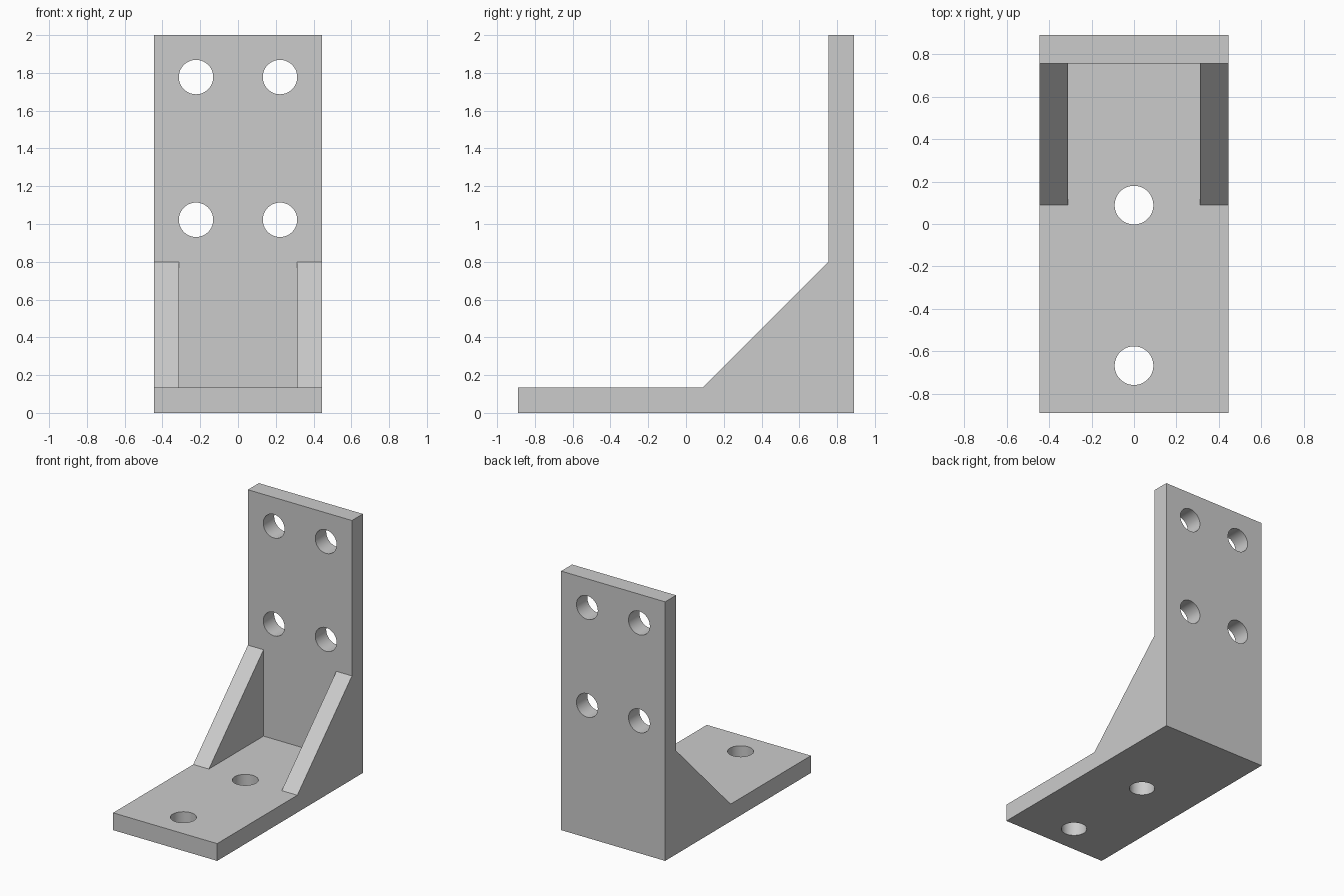
import bpy, bmesh
from math import pi, radians
from mathutils import Matrix, Vector

if "Cube" in bpy.data.objects:
    bpy.data.objects.remove(bpy.data.objects["Cube"])

U = 2 / 90                      # one millimetre of the 90 mm tall bracket
W, D, H, T = 40 * U, 80 * U, 90 * U, 6 * U
RIB = 30 * U                    # reach of the ribs past the plates
HOLE_R = 4.1 * U
front, back = -D / 2, D / 2

metal = bpy.data.materials.new("light grey metal")
metal.use_nodes = True
grey = (0.6, 0.6, 0.6, 1)
metal.diffuse_color = grey
metal.node_tree.nodes["Principled BSDF"].inputs["Base Color"].default_value = grey


def finish(name, bm):
    bmesh.ops.recalc_face_normals(bm, faces=bm.faces)
    mesh = bpy.data.meshes.new(name)
    bm.to_mesh(mesh)
    bm.free()
    mesh.materials.append(metal)
    obj = bpy.data.objects.new(name, mesh)
    bpy.context.collection.objects.link(obj)
    return obj


def side_prism(name, profile, width):
    """Extrude a (y, z) profile across x, centred."""
    bm = bmesh.new()
    face = bm.faces.new([bm.verts.new((-width / 2, y, z)) for y, z in profile])
    ext = bmesh.ops.extrude_face_region(bm, geom=[face])["geom"]
    bmesh.ops.translate(bm, vec=Vector((width, 0, 0)),
                        verts=[v for v in ext if isinstance(v, bmesh.types.BMVert)])
    return finish(name, bm)


def drill(name, centre, along_y=False):
    bm = bmesh.new()
    turn = Matrix.Rotation(pi / 2 if along_y else 0, 4, "X")
    bmesh.ops.create_cone(bm, cap_ends=True, segments=48, radius1=HOLE_R,
                          radius2=HOLE_R, depth=T * 2,
                          matrix=Matrix.Translation(centre) @ turn)
    return finish(name, bm)


# Angle bracket: base, upright and sloping ribs share one side profile
bracket = side_prism("angle_bracket", [
    (front, 0), (back, 0), (back, H), (back - T, H),
    (back - T, T + RIB), (back - T - RIB, T), (front, T)], W)

# Pocket between the two ribs
cutters = [side_prism("pocket_cutter", [
    (front - T, T), (back - T, T), (back - T, H + T), (front - T, H + T)], W - 2 * T)]

# Two holes in the base, four in the upright
for y in (-30 * U, 4 * U):
    cutters.append(drill("base_hole_cutter", (0, y, T / 2)))
for x in (-10 * U, 10 * U):
    for z in (46 * U, 80 * U):
        cutters.append(drill("upright_hole_cutter", (x, back - T / 2, z), True))

bpy.context.view_layer.objects.active = bracket
bracket.select_set(True)
for cutter in cutters:
    cutter.hide_render = True
    mod = bracket.modifiers.new("cut", "BOOLEAN")
    mod.operation = "DIFFERENCE"
    mod.solver = "EXACT"
    mod.object = cutter
    bpy.ops.object.modifier_apply(modifier=mod.name)
    bpy.data.objects.remove(cutter)

bpy.ops.object.shade_smooth_by_angle(angle=radians(30))
